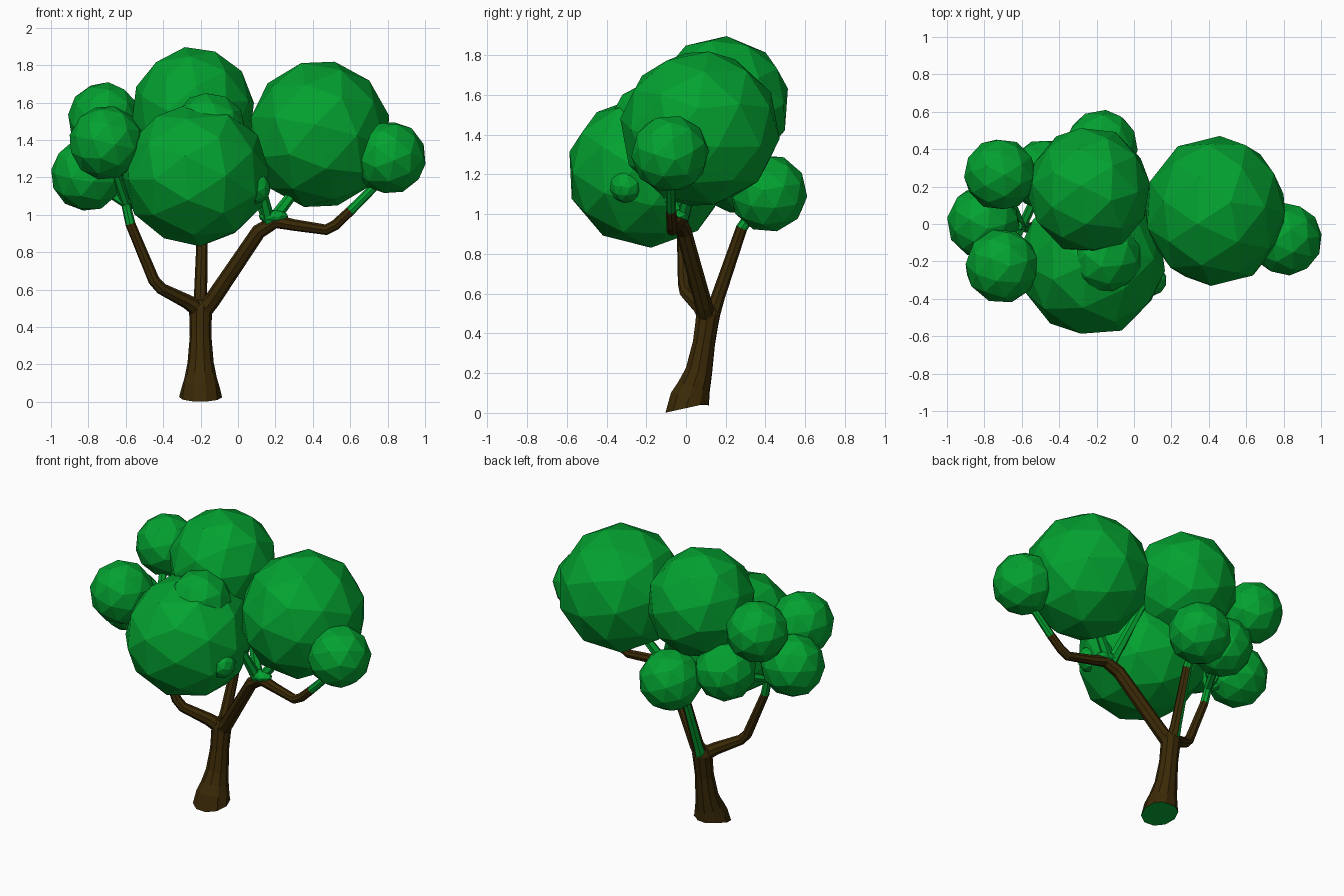
import bpy, bmesh, math, random
from mathutils import Vector, Euler

if "Cube" in bpy.data.objects:
    bpy.data.objects.remove(bpy.data.objects["Cube"])

random.seed(4)


def material(name, rgb):
    m = bpy.data.materials.new(name)
    m.diffuse_color = (*rgb, 1)
    m.use_nodes = True
    m.node_tree.nodes["Principled BSDF"].inputs["Base Color"].default_value = m.diffuse_color
    return m


GREEN = material("leaf green", (0.001, 0.36, 0.03))
BROWN = material("bark brown", (0.042, 0.022, 0.002))


def make_object(name, bm):
    mesh = bpy.data.meshes.new(name)
    bm.to_mesh(mesh)
    bm.free()
    mesh.materials.append(BROWN)
    mesh.materials.append(GREEN)
    obj = bpy.data.objects.new(name, mesh)
    bpy.context.collection.objects.link(obj)
    return obj


def limb(name, points, green_from=99, sides=8, first_normal=None):
    """Tapered tube through (x, y, z, radius); segments from green_from on are green."""
    bm = bmesh.new()
    pos = [Vector(p[:3]) for p in points]
    rings = []
    for i, p in enumerate(pos):
        t = Vector((0, 0, 0))
        if i > 0:
            t += (p - pos[i - 1]).normalized()
        if i < len(pos) - 1:
            t += (pos[i + 1] - p).normalized()
        if i == 0 and first_normal:
            t = Vector(first_normal)
        t.normalize()
        u = Vector((0.05, 1, 0.1)).cross(t).normalized()
        v = t.cross(u)
        r = points[i][3]
        rings.append([bm.verts.new(p + r * (u * math.cos(a) + v * math.sin(a)))
                      for a in (2 * math.pi * k / sides for k in range(sides))])
    for i in range(len(rings) - 1):
        for k in range(sides):
            j = (k + 1) % sides
            f = bm.faces.new((rings[i][k], rings[i][j], rings[i + 1][j], rings[i + 1][k]))
            f.material_index = int(i >= green_from)
    bm.faces.new(rings[0][::-1]).material_index = 1
    bm.faces.new(rings[-1]).material_index = int(green_from < 99)
    bmesh.ops.recalc_face_normals(bm, faces=bm.faces)
    return make_object(name, bm)


# Flared trunk leaning slightly back, with a tilted green underside
limb("trunk", [(-0.2, 0.005, 0.025, 0.115), (-0.2, 0.02, 0.07, 0.104), (-0.2, 0.04, 0.13, 0.086),
               (-0.2, 0.065, 0.21, 0.07), (-0.2, 0.09, 0.35, 0.058), (-0.2, 0.105, 0.45, 0.06),
               (-0.2, 0.112, 0.5, 0.063), (-0.2, 0.115, 0.54, 0.045)],
     sides=10, first_normal=(0, -0.22, 1))

# Main branches with green tips
limb("left_branch", [(-0.19, 0.11, 0.48, 0.048), (-0.27, 0.07, 0.535, 0.039),
                     (-0.41, 0.0, 0.605, 0.032), (-0.45, -0.01, 0.65, 0.031),
                     (-0.575, -0.02, 0.95, 0.027), (-0.62, -0.01, 1.15, 0.023)], 4)
back = limb("back_branch", [(-0.2, 0.12, 0.47, 0.045), (-0.2, 0.16, 0.58, 0.035),
                            (-0.19, 0.28, 0.93, 0.029), (-0.18, 0.38, 1.08, 0.025)], 2)
# Green strip on the outer left of the back branch
for f in back.data.polygons:
    if f.normal.x < -0.3 and f.normal.y > 0.1:
        f.material_index = 1
limb("right_branch", [(-0.21, 0.11, 0.46, 0.05), (-0.14, 0.09, 0.54, 0.044),
                      (0.11, -0.01, 0.91, 0.04), (0.2, -0.03, 0.965, 0.038),
                      (0.3, -0.045, 0.945, 0.031), (0.47, -0.07, 0.92, 0.029),
                      (0.52, -0.07, 0.945, 0.028), (0.6, -0.075, 1.02, 0.026),
                      (0.78, -0.08, 1.2, 0.022)], 7)

# Green twigs leading from the branch ends into the leaves
LEFT_FORK, RIGHT_FORK = (-0.6, -0.015, 1.06, 0.025), (0.17, -0.025, 0.95, 0.034)
for name, start, end in [
        ("left_outer", LEFT_FORK, (-0.78, 0.01, 1.18)),
        ("left_front", LEFT_FORK, (-0.69, -0.18, 1.33)),
        ("left_back", LEFT_FORK, (-0.7, 0.22, 1.45)),
        ("left_inner", LEFT_FORK, (-0.49, 0.22, 1.15)),
        ("right_high", RIGHT_FORK, (0.36, 0.04, 1.2)),
        ("right_centre", RIGHT_FORK, (0.0, 0.1, 1.4)),
        ("right_front", RIGHT_FORK, (0.11, -0.14, 1.2))]:
    limb(name + "_twig", [start, (*end, 0.024)], 0, 6)

# Faceted leaf clumps: name, centre, radii along x, y, z
CLUMPS = [
    ("front", (-0.225, -0.195, 1.215), (0.395, 0.41, 0.385)),
    ("top", (-0.24, 0.18, 1.555), (0.33, 0.345, 0.345)),
    ("right", (0.435, 0.07, 1.43), (0.385, 0.405, 0.4)),
    ("far_right", (0.81, -0.08, 1.305), (0.197,) * 3),
    ("far_left", (-0.805, 0.01, 1.215), (0.197,) * 3),
    ("left_front", (-0.705, -0.225, 1.385), (0.2,) * 3),
    ("left_back", (-0.715, 0.265, 1.515), (0.195,) * 3),
    ("low_back", (-0.175, 0.415, 1.105), (0.197,) * 3),
    ("inner_back", (-0.48, 0.265, 1.19), (0.19,) * 3),
    ("upper_front", (-0.155, -0.185, 1.455), (0.2,) * 3),
    ("small_front", (0.09, -0.3, 1.14), (0.085,) * 3),
    ("right_fork", (0.19, -0.03, 0.99), (0.08, 0.05, 0.035)),
]
for name, centre, radii in CLUMPS:
    bm = bmesh.new()
    bmesh.ops.create_icosphere(bm, subdivisions=2, radius=1)
    turn = Euler([random.uniform(0, 6.28) for _ in range(3)]).to_matrix()
    bmesh.ops.rotate(bm, verts=bm.verts, matrix=turn)
    bmesh.ops.scale(bm, verts=bm.verts, vec=radii)
    bmesh.ops.translate(bm, verts=bm.verts, vec=centre)
    for f in bm.faces:
        f.material_index = 1
    make_object(name + "_leaves", bm)
